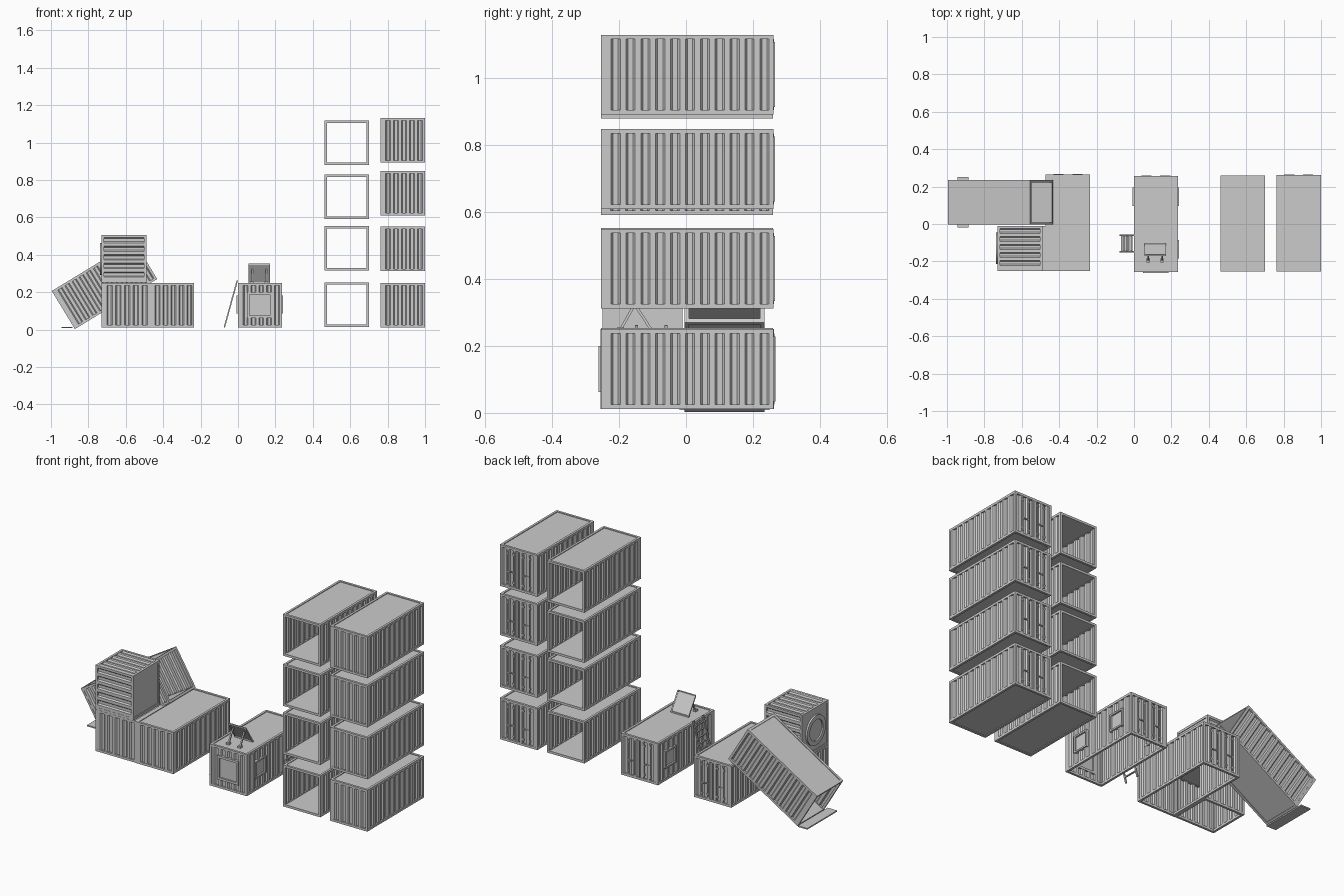
import bpy, bmesh, math
from mathutils import Matrix, Vector

if "Cube" in bpy.data.objects:
    bpy.data.objects.remove(bpy.data.objects["Cube"])

T = 0.013  # frame beam thickness


def make(name, bm, mat=None, solid=0):
    me = bpy.data.meshes.new(name)
    bmesh.ops.recalc_face_normals(bm, faces=bm.faces)
    bm.to_mesh(me)
    bm.free()
    ob = bpy.data.objects.new(name, me)
    bpy.context.collection.objects.link(ob)
    if mat:
        ob.matrix_world = mat
    if solid:
        m = ob.modifiers.new("thickness", 'SOLIDIFY')
        m.thickness, m.offset = solid, 0
    return ob


def box(bm, x0, x1, y0, y1, z0, z1):
    m = Matrix.Translation(((x0 + x1) / 2, (y0 + y1) / 2, (z0 + z1) / 2))
    bmesh.ops.create_cube(bm, size=1, matrix=m @ Matrix.Diagonal((x1 - x0, y1 - y0, z1 - z0, 1)))


def beam(bm, p, q, wx, wy):
    p, q = Vector(p), Vector(q)
    d = q - p
    m = Matrix.Translation((p + q) / 2) @ d.to_track_quat('Z', 'Y').to_matrix().to_4x4()
    bmesh.ops.create_cube(bm, size=1, matrix=m @ Matrix.Diagonal((wx, wy, d.length, 1)))


def corrugated(bm, place, half, z0, z1, holes=()):
    """Trapezoid-ribbed sheet; place(u, d, z) maps to 3D, holes are (u0, u1, z0, z1)."""
    n = max(2, round(2 * half / 0.045))
    p = 2 * half / n
    pts = []
    for i in range(n):
        u = -half + i * p
        pts += [(u, 0), (u + .36 * p, 0), (u + .5 * p, .008), (u + .86 * p, .008)]
    pts.append((half, 0))

    def depth(u):
        for (a, da), (b, db) in zip(pts, pts[1:]):
            if a <= u <= b:
                return da + (db - da) * (u - a) / (b - a)
        return 0
    us = sorted({u for u, _ in pts} | {e for h in holes for e in h[:2]})
    zs = sorted({z0, z1} | {e for h in holes for e in h[2:]})
    grid = [[bm.verts.new(place(u, depth(u), z)) for z in zs] for u in us]
    for i in range(len(us) - 1):
        for j in range(len(zs) - 1):
            uc, zc = (us[i] + us[i + 1]) / 2, (zs[j] + zs[j + 1]) / 2
            if not any(h[0] < uc < h[1] and h[2] < zc < h[3] for h in holes):
                bm.faces.new((grid[i][j], grid[i + 1][j], grid[i + 1][j + 1], grid[i][j + 1]))


def container(name, mat, W=.238, L=.515, H=.238, walls="LRFB", doors=True, floor=True, holes={}):
    w, l = W / 2, L / 2
    # frame: posts and rails
    bm = bmesh.new()
    for s in (-1, 1):
        xa, xb = sorted((s * w, s * (w - T)))
        ya, yb = sorted((s * l, s * (l - T)))
        for t in (-1, 1):
            yc, yd = sorted((t * l, t * (l - T)))
            box(bm, xa, xb, yc, yd, 0, H)
        for z in (0, H - T):
            box(bm, xa, xb, -l + T, l - T, z, z + T)
            box(bm, -w + T, w - T, ya, yb, z, z + T)
    make(name + "_frame", bm, mat)
    # roof and floor slabs
    bm = bmesh.new()
    box(bm, -w + T, w - T, -l + T, l - T, H - .010, H - .004)
    if floor:
        box(bm, -w + T, w - T, -l + T, l - T, .004, .010)
    make(name + "_roof_and_floor", bm, mat)
    # corrugated walls
    bm = bmesh.new()
    places = {"L": lambda u, d, z: (-w + .002 + d, u, z), "R": lambda u, d, z: (w - .002 - d, u, z),
              "F": lambda u, d, z: (u, -l + .002 + d, z), "B": lambda u, d, z: (u, l - .002 - d, z)}
    for k in walls:
        corrugated(bm, places[k], (l if k in "LR" else w) - T, T, H - T, holes.get(k, ()))
    if walls:
        make(name + "_walls", bm, mat, .002)
    # door locking bars, brackets and handles on the back end
    if doors:
        bm = bmesh.new()
        for x in (-.07, -.03, .03, .07):
            box(bm, x - .003, x + .003, l - .001, l + .004, .022, H - .022)
            for z in (.035, H - .04):
                box(bm, x - .007, x + .007, l - .002, l + .003, z, z + .008)
        for s in (-1, 1):
            box(bm, s * .05 - .02, s * .05 + .02, l - .001, l + .004, .095, .101)
        box(bm, -.003, .003, l - .004, l + .001, T, H - T)
        make(name + "_door_bars", bm, mat)


def at(x, y, z):
    return Matrix.Translation((x, y, z))


# two stacks: closed containers and open-ended ones
for i, z in enumerate((.012, .312, .61, .892)):
    container(f"closed_container_{i}", at(.88, .004, z))
for i, z in enumerate((.015, .315, .592, .88)):
    container(f"open_container_{i}", at(.582, .003, z), walls="LR", doors=False)

# corner building: long wing, short wing, upright tower, leaning tunnel
container("long_wing", at(-.353, .006, .012), floor=False,
          holes={"L": [(-.225, -.045, T, .2)]})
container("short_wing", at(-.601, -.13, .012), W=.26, L=.24, walls="LFB", doors=False, floor=False)
upright = Matrix(((0, 0, 1, -.73), (1, 0, 0, -.13), (0, 1, 0, .378), (0, 0, 0, 1)))
container("upright_tower", upright, W=.24, L=.255, H=.24, walls="LRB", doors=False)
lean = (at(-.872, .115, .003) @ Matrix.Rotation(math.radians(-31.3), 4, 'Y')
        @ Matrix.Rotation(math.radians(-90), 4, 'Z') @ at(0, .2575, 0))
container("leaning_tunnel", lean, walls="LR", doors=False)

# round window on the tower
bm = bmesh.new()
rings = []
for r, x in ((.085, -.728), (.085, -.738), (.06, -.738), (.06, -.730)):
    rings.append([bm.verts.new((x, -.13 + r * math.cos(a * math.pi / 16), .378 + r * math.sin(a * math.pi / 16)))
                  for a in range(32)])
for ra, rb in zip(rings, rings[1:]):
    for i in range(32):
        j = (i + 1) % 32
        bm.faces.new((ra[i], ra[j], rb[j], rb[i]))
bm.faces.new(rings[-1])
make("round_window", bm)

# door plate lying at the tunnel foot
bm = bmesh.new()
box(bm, -.945, -.885, -.02, .25, .008, .015)
make("entry_plate", bm)

# cabin with square windows
side_z = (.082, .162)
back_y, front_y = (.105, .185), (-.175, -.095)
container("cabin", at(.117, 0, .012), W=.236, L=.512, floor=False, holes={
    "F": [(-.055, .055, .063, .175)], "L": [back_y + side_z],
    "R": [back_y + side_z, front_y + side_z]})


def window(name, mat, w, h, rim=.013):
    """Framed pane in the local XZ plane, facing local -Y."""
    bm = bmesh.new()
    a, b = w / 2, h / 2
    for s in (-1, 1):
        xa, xb = sorted((s * a, s * (a + rim)))
        za, zb = sorted((s * b, s * (b + rim)))
        box(bm, xa, xb, -.006, .012, -b - rim, b + rim)
        box(bm, -a, a, -.006, .012, za, zb)
    box(bm, -a, a, .003, .006, -b, b)
    make(name, bm, mat)


window("front_window", at(.117, -.256, .131), .11, .112)
quarter = Matrix.Rotation(math.pi / 2, 4, 'Z')
window("right_window_back", at(.235, .145, .134) @ quarter, .08, .08, .009)
window("right_window_front", at(.235, -.135, .134) @ quarter, .08, .08, .009)
window("left_window", at(-.001, .145, .134) @ quarter.inverted(), .08, .08, .009)

# ladder against the cabin
bm = bmesh.new()
foot, top = Vector((-.073, 0, .012)), Vector((-.004, 0, .262))
for y in (-.148, -.06):
    beam(bm, foot + Vector((0, y, 0)), top + Vector((0, y, 0)), .009, .007)
for i in range(1, 8):
    p = foot.lerp(top, i / 8)
    box(bm, p.x - .004, p.x + .004, -.146, -.062, p.z - .003, p.z + .003)
make("ladder", bm)

# tilted roof panel with rim and two struts
bm = bmesh.new()
low, high = Vector((.113, -.107, .253)), Vector((.113, -.168, .348))
beam(bm, low, high, .106, .004)
for s in (-.054, .054):
    beam(bm, low + Vector((s, 0, 0)), high + Vector((s, 0, 0)), .007, .008)
for p in (low, high):
    box(bm, .056, .170, p.y - .004, p.y + .004, p.z - .004, p.z + .004)
make("roof_panel", bm)
bm = bmesh.new()
for x in (.077, .15):
    beam(bm, (x, -.195, .25), (x, -.155, .322), .008, .008)
    box(bm, x - .009, x + .009, -.205, -.185, .246, .256)
make("panel_struts", bm)
